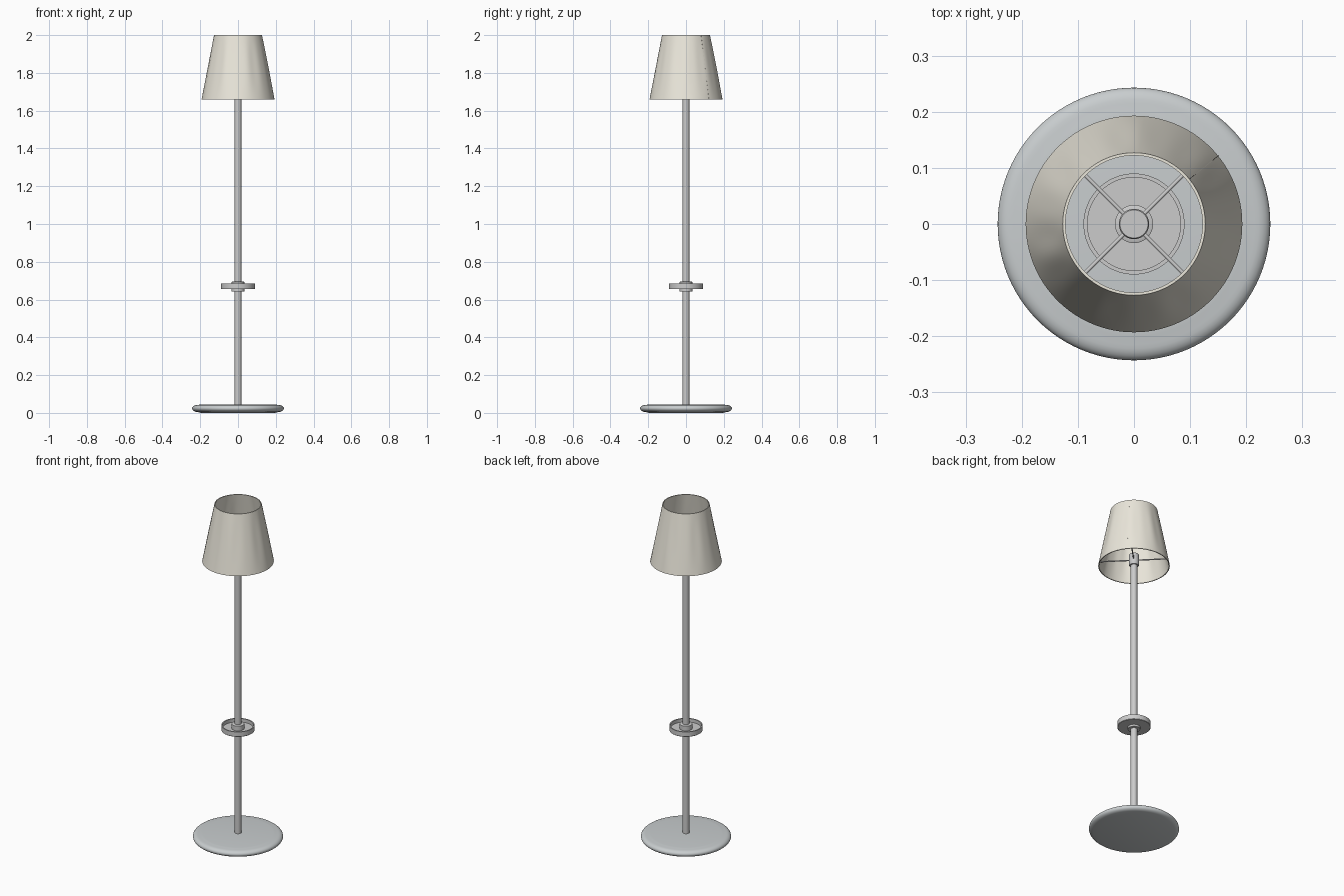
import bpy, bmesh, math
from math import sin, cos, pi, radians
from mathutils import Vector

if "Cube" in bpy.data.objects:
    bpy.data.objects.remove(bpy.data.objects["Cube"])


def material(name, rgb):
    m = bpy.data.materials.new(name)
    m.diffuse_color = (*rgb, 1)
    m.use_nodes = True
    m.node_tree.nodes["Principled BSDF"].inputs["Base Color"].default_value = m.diffuse_color
    return m


def finish(name, bm, mat=None, angle=35):
    bmesh.ops.remove_doubles(bm, verts=bm.verts, dist=1e-6)
    bmesh.ops.recalc_face_normals(bm, faces=bm.faces)
    me = bpy.data.meshes.new(name)
    bm.to_mesh(me)
    bm.free()
    ob = bpy.data.objects.new(name, me)
    bpy.context.collection.objects.link(ob)
    if mat:
        me.materials.append(mat)
    bpy.ops.object.select_all(action='DESELECT')
    ob.select_set(True)
    bpy.context.view_layer.objects.active = ob
    bpy.ops.object.shade_smooth_by_angle(angle=radians(angle))
    return ob


def lathe(name, profile, mat=None, sides=64, closed=False, ripple=None):
    """Spin an (r, z) profile round the z axis."""
    bm = bmesh.new()
    rings = []
    for r, z in profile:
        ring = []
        for i in range(sides):
            a = 2 * pi * i / sides
            rr = r + (ripple(a, z) if ripple else 0)
            ring.append(bm.verts.new((rr * cos(a), rr * sin(a), z)))
        rings.append(ring)
    pairs = list(zip(rings, rings[1:]))
    if closed:
        pairs.append((rings[-1], rings[0]))
    else:
        bm.faces.new(rings[0])
        bm.faces.new(rings[-1])
    for a, b in pairs:
        for i in range(sides):
            j = (i + 1) % sides
            bm.faces.new((a[i], a[j], b[j], b[i]))
    return finish(name, bm, mat)


cream = material("cream_fabric", (0.83, 0.80, 0.71))
steel = material("base_metal", (0.58, 0.61, 0.62))

# Heavy rounded base disc
edge = [(0.215 + 0.028 * cos(t), 0.0235 + 0.0185 * sin(t))
        for t in (radians(-90 + 15 * k) for k in range(13))]
lathe("base", [(0.195, 0.0)] + edge + [(0.2, 0.044), (0.19, 0.045)], steel, 96)

# Pole
lathe("pole", [(0.018, 0.04), (0.018, 1.70)], sides=32)

# Small dished tray with rim, and its clamp hub
lathe("tray", [(0.088, 0.655), (0.09, 0.657), (0.09, 0.685), (0.083, 0.685),
               (0.083, 0.665), (0.03, 0.665)])
lathe("tray_hub", [(0.034, 0.643), (0.034, 0.693), (0.029, 0.695)], sides=48)

# Lamp socket on top of the pole
lathe("socket", [(0.025, 1.662), (0.027, 1.665), (0.027, 1.727), (0.025, 1.73)], sides=48)

# Fabric shade: thin tapered wall, gently rippled between the two rims
Z0, Z1, R0, R1, WALL = 1.66, 2.0, 0.193, 0.127, 0.005


def wall_radius(z):
    return R0 + (R1 - R0) * (z - Z0) / (Z1 - Z0)


def folds(a, z):
    t = (z - Z0) / (Z1 - Z0)
    return 0.0011 * sin(pi * t) * (sin(9 * a + 1) + 0.6 * sin(16 * a + 2.3))


levels = [Z0 + (Z1 - Z0) * k / 12 for k in range(13)]
outer = [(wall_radius(z), z) for z in levels]
inner = [(r - WALL, z) for r, z in reversed(outer)]
lathe("shade", outer + inner, cream, 128, closed=True, ripple=folds)

# Seam where the fabric overlaps
bm = bmesh.new()
corners = []
for z in (Z0, Z1):
    for da in (-0.004, 0.004):
        for off in (-0.003, 0.0012):
            r, a = wall_radius(z) + off, radians(39) + da
            corners.append(bm.verts.new((r * cos(a), r * sin(a), z)))
bmesh.ops.convex_hull(bm, input=corners)
finish("shade_seam", bm, cream)

# Four diagonal spokes from socket to shade
ZS = 1.696
for k in range(4):
    d = Vector((cos(pi / 4 + k * pi / 2), sin(pi / 4 + k * pi / 2), 0))
    a, b = 0.02, wall_radius(ZS) - 0.003
    bm = bmesh.new()
    bmesh.ops.create_cone(bm, cap_ends=True, segments=12, radius1=0.0035,
                          radius2=0.0035, depth=b - a)
    rot = d.to_track_quat('Z', 'Y').to_matrix()
    bmesh.ops.rotate(bm, verts=bm.verts, matrix=rot)
    bmesh.ops.translate(bm, verts=bm.verts, vec=d * (a + b) / 2 + Vector((0, 0, ZS)))
    finish(f"shade_spoke_{k + 1}", bm)
